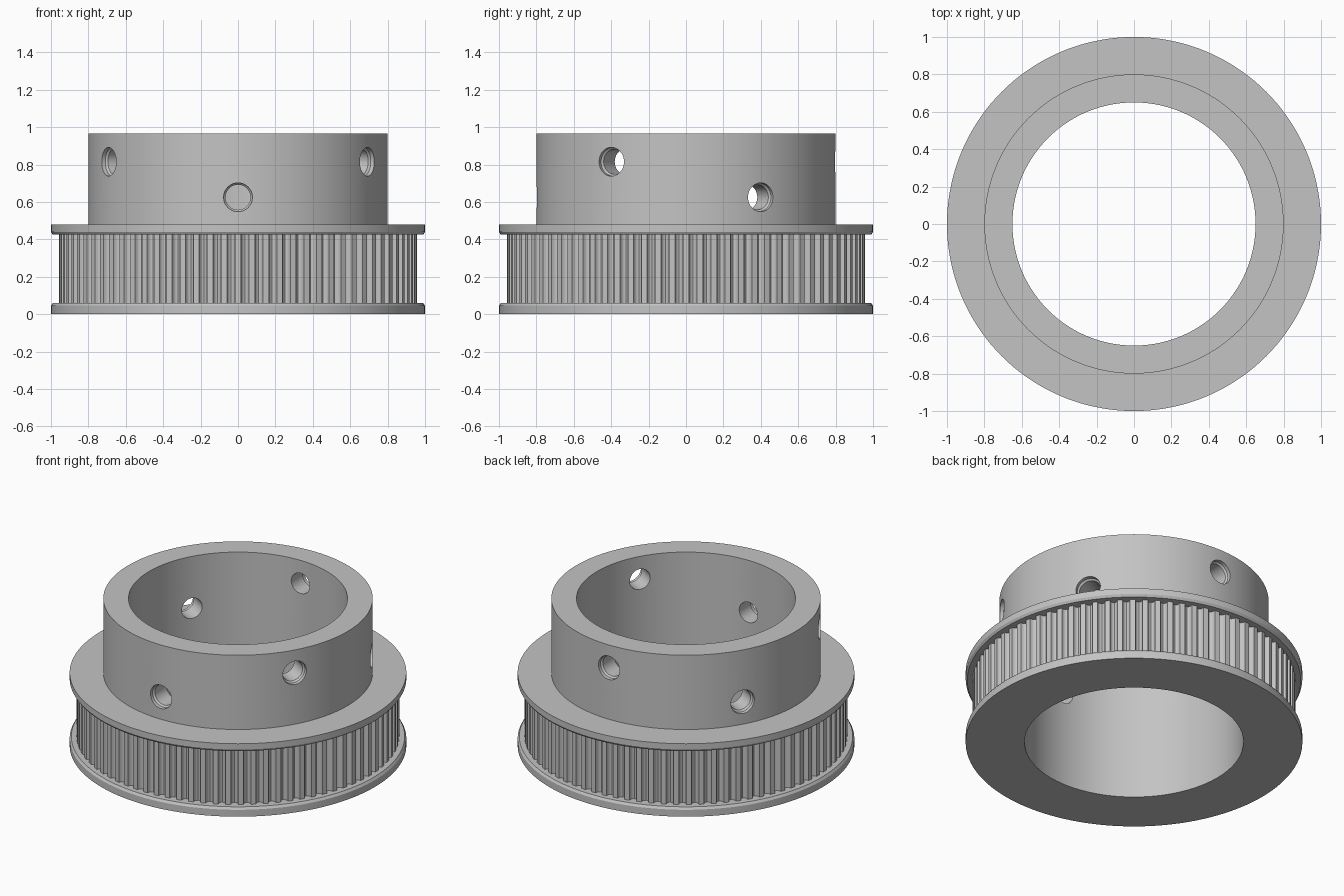
import bpy, bmesh
from math import pi, sin, cos, radians
from mathutils import Matrix

cube = bpy.data.objects.get("Cube")
if cube:
    bpy.data.objects.remove(cube, do_unlink=True)

steel = bpy.data.materials.new("grey metal")
steel.use_nodes = True
COLOUR = (0.55, 0.55, 0.55, 1)
steel.diffuse_color = COLOUR
steel.node_tree.nodes["Principled BSDF"].inputs["Base Color"].default_value = COLOUR


def add_object(name, bm):
    bmesh.ops.recalc_face_normals(bm, faces=bm.faces[:])
    mesh = bpy.data.meshes.new(name)
    bm.to_mesh(mesh)
    bm.free()
    mesh.materials.append(steel)
    obj = bpy.data.objects.new(name, mesh)
    bpy.context.collection.objects.link(obj)
    return obj


def lathe(name, profile, steps):
    """Spin a closed (radius, height) profile around z."""
    bm = bmesh.new()
    verts = [bm.verts.new((r, 0, z)) for r, z in profile]
    edges = [bm.edges.new((a, b)) for a, b in zip(verts, verts[1:] + verts[:1])]
    bmesh.ops.spin(bm, geom=verts + edges, cent=(0, 0, 0), axis=(0, 0, 1),
                   angle=2 * pi, steps=steps)
    bmesh.ops.remove_doubles(bm, verts=bm.verts[:], dist=1e-4)
    bmesh.ops.dissolve_degenerate(bm, edges=bm.edges[:], dist=1e-5)
    return add_object(name, bm)


def smooth(obj, angle):
    bpy.ops.object.select_all(action='DESELECT')
    obj.select_set(True)
    bpy.context.view_layer.objects.active = obj
    bpy.ops.object.shade_smooth_by_angle(angle=radians(angle))


# Pulley body: bore, two flanges with bevelled inner rims, belt core and hub
BORE, HUB, CORE, RIM, TOP = 0.65, 0.8, 0.92, 1.0, 0.965
body = lathe("pulley_body", [
    (BORE, 0), (RIM, 0), (RIM, 0.045), (0.99, 0.06), (CORE, 0.06),
    (CORE, 0.425), (0.99, 0.425), (RIM, 0.44), (RIM, 0.478),
    (HUB, 0.478), (HUB, TOP), (BORE, TOP)], 144)

# Set screw holes: two staggered rows of three, each with a wider mouth
pin = [(0, 0.5), (0.067, 0.5), (0.067, 0.765), (0.077, 0.775), (0.077, 0.9), (0, 0.9)]
cutters = []
for i in range(6):
    cutter = lathe("hole_cutter", pin, 32)
    height = 0.625 if i % 2 == 0 else 0.815
    cutter.matrix_world = (Matrix.Translation((0, 0, height))
                           @ Matrix.Rotation(radians(-90 + 60 * i), 4, 'Z')
                           @ Matrix.Rotation(pi / 2, 4, 'Y'))
    cutter.hide_render = True
    cut = body.modifiers.new("screw_hole", 'BOOLEAN')
    cut.operation, cut.solver, cut.object = 'DIFFERENCE', 'EXACT', cutter
    cutters.append(cutter)

bpy.context.view_layer.update()
evaluated = body.evaluated_get(bpy.context.evaluated_depsgraph_get())
body.data = bpy.data.meshes.new_from_object(evaluated)
body.modifiers.clear()
for cutter in cutters:
    bpy.data.objects.remove(cutter, do_unlink=True)
smooth(body, 25)

# Belt teeth: flat lands with rounded grooves, ends buried in the flanges
TEETH, TIP, DEPTH = 80, 0.958, 0.03
pitch = 2 * pi / TEETH
section = []
for t in range(TEETH):
    for k in range(7):
        a = pi * k / 6
        angle = (t + 0.5 - 0.29 * cos(a)) * pitch
        r = TIP - DEPTH * sin(a)
        section.append((r * cos(angle), r * sin(angle)))

bm = bmesh.new()
low = [bm.verts.new((x, y, 0.05)) for x, y in section]
high = [bm.verts.new((x, y, 0.435)) for x, y in section]
for i in range(len(section)):
    bm.faces.new((low[i - 1], low[i], high[i], high[i - 1]))
smooth(add_object("belt_teeth", bm), 35)
